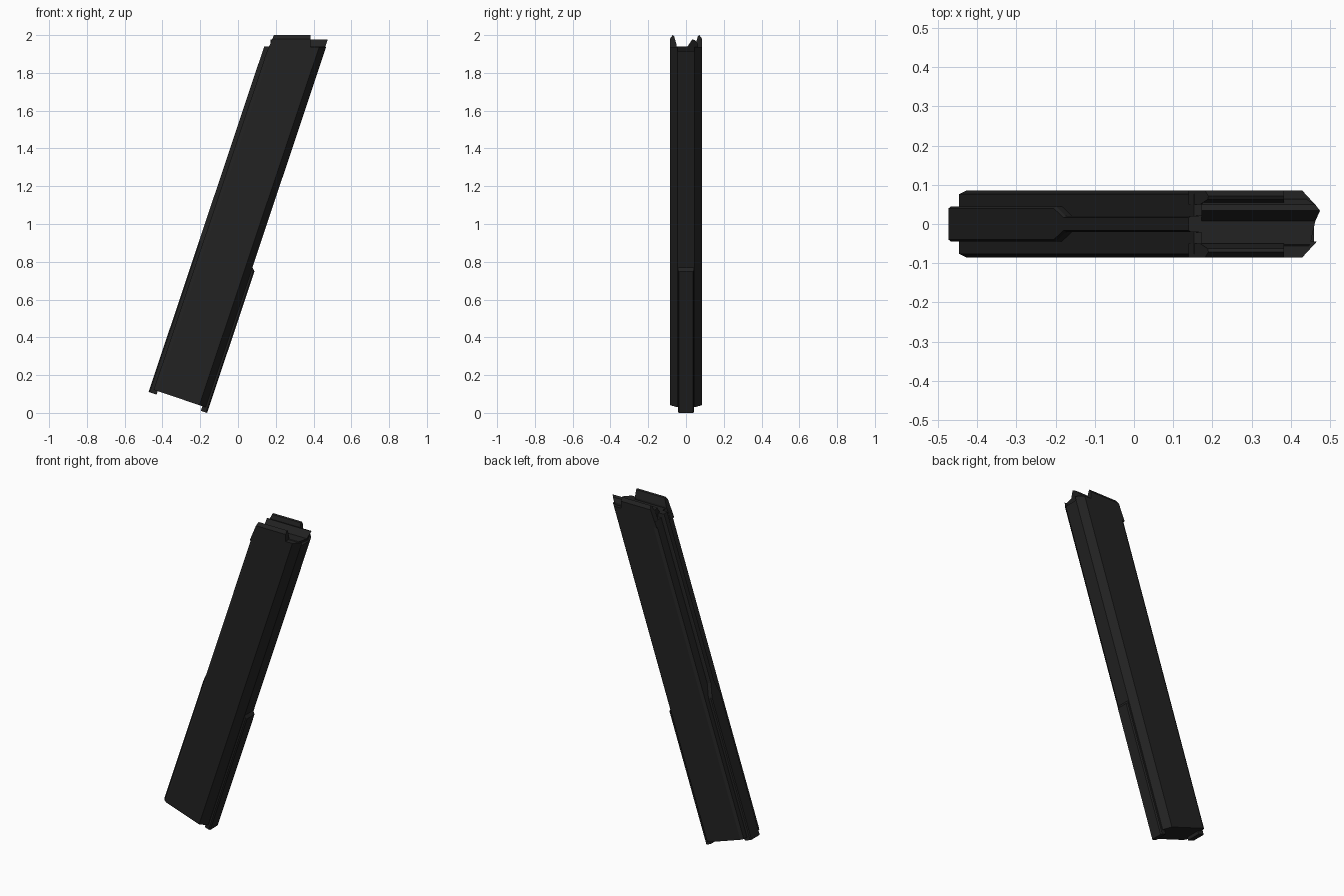
import bpy, bmesh, math

if "Cube" in bpy.data.objects:
    bpy.data.objects.remove(bpy.data.objects["Cube"])

A = math.radians(18.5)          # lean of the magazine
C, S = math.cos(A), math.sin(A)

mat = bpy.data.materials.new("black steel")
mat.diffuse_color = (0.016, 0.016, 0.016, 1)
mat.use_nodes = True
mat.node_tree.nodes["Principled BSDF"].inputs["Base Color"].default_value = mat.diffuse_color


def at_v(section, v):
    """Section (u, y) placed square to the leaning axis at length v."""
    return [(u * C + v * S, y, -u * S + v * C) for u, y in section]


def at_z(section, z):
    """Section (u, y) carried along the leaning axis to a level cut at z."""
    return [((u + z * S) / C, y, z) for u, y in section]


def loft(name, rings):
    """Solid joining equal point rings, capped at both ends."""
    bm = bmesh.new()
    vs = [[bm.verts.new(p) for p in r] for r in rings]
    n = len(vs[0])
    for a, b in zip(vs, vs[1:]):
        for i in range(n):
            j = (i + 1) % n
            bm.faces.new((a[i], a[j], b[j], b[i]))
    bm.faces.new(vs[0])
    bm.faces.new(vs[-1])
    bmesh.ops.recalc_face_normals(bm, faces=bm.faces)
    me = bpy.data.meshes.new(name)
    bm.to_mesh(me)
    bm.free()
    me.materials.append(mat)
    ob = bpy.data.objects.new(name, me)
    bpy.context.collection.objects.link(ob)
    return ob


def sym(half):
    """Mirror a half section across y = 0."""
    return half + [(u, -y) for u, y in reversed(half)]


# Main tube with chamfered front and slightly chamfered back corners
body = sym([(-0.462, 0.076), (-0.444, 0.085), (-0.207, 0.085), (-0.172, 0.045)])
loft("body", [at_v(body, -0.026), at_z(body, 1.915)])

# Raised spine on the back: wide below, narrow above
wide = sym([(-0.484, 0.040), (-0.478, 0.045), (-0.44, 0.045)])
slim = sym([(-0.484, 0.016), (-0.478, 0.020), (-0.44, 0.022)])
loft("back_spine", [at_v(wide, -0.045), at_v(wide, 0.80),
                    at_v(slim, 0.88), at_z(slim, 1.94)])

# Rib on the lower front
rib = sym([(-0.19, 0.042), (-0.162, 0.042), (-0.155, 0.036)])
rib_top = sym([(-0.19, 0.042), (-0.175, 0.042), (-0.172, 0.036)])
loft("front_rib", [at_v(rib, -0.052), at_v(rib, 0.738), at_v(rib_top, 0.755)])

# Feed lips: thin walls folded inwards along the top
for side, name in ((1, "left_feed_lip"), (-1, "right_feed_lip")):
    prof = [(0.085, 1.88), (0.085, 1.98), (0.071, 2.0),
            (0.063, 1.995), (0.050, 1.95), (0.050, 1.88)]
    back = [(0.19 + (z - 2.0) * 0.42, side * y, z) for y, z in prof]
    front = [(0.383, side * y, z) for y, z in prof]
    loft(name, [back, front])

# Low side walls ahead of the lips, chamfered at the nose
for side, name in ((1, "left_front_wall"), (-1, "right_front_wall")):
    plan = [(-0.30, 0.085), (-0.207, 0.085), (-0.172, 0.045), (-0.30, 0.045)]
    plan = [(u, side * y) for u, y in plan]
    loft(name, [at_z(plan, 1.90), at_z(plan, 1.937)])

# Follower: flat on one side with an offset raised ridge and pointed nose
prof = [(-0.064, 1.88), (-0.064, 1.93), (-0.052, 1.94), (0.008, 1.94),
        (0.034, 1.978), (0.050, 1.972), (0.064, 1.95), (0.064, 1.88)]
nose = [0.425, 0.438, 0.45, 0.463, 0.475, 0.462, 0.44, 0.425]
loft("follower", [[(0.172 + 0.012 * (abs(y) > 0.055), y, z) for y, z in prof],
                  [(x, y, z) for x, (y, z) in zip(nose, prof)]])
